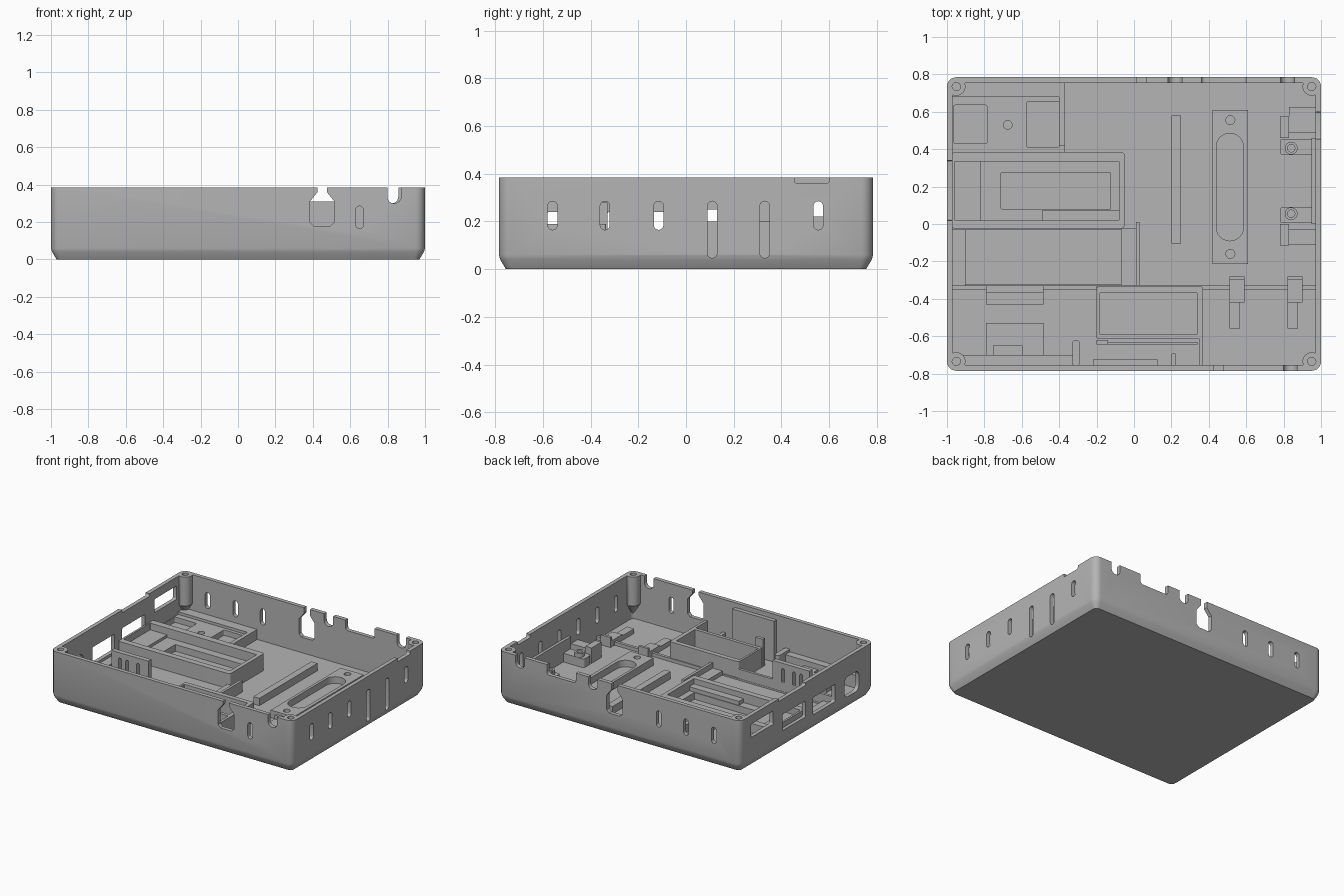
import bpy, bmesh
from math import cos, sin, pi, radians

if "Cube" in bpy.data.objects:
    bpy.data.objects.remove(bpy.data.objects["Cube"])

UNIT = 0.01   # all dimensions below are in hundredths
FLOOR = 4
RIM = 38.5

grey = bpy.data.materials.new("grey plastic")
grey.use_nodes = True
colour = (0.46, 0.46, 0.46, 1)
grey.diffuse_color = colour
grey.node_tree.nodes["Principled BSDF"].inputs["Base Color"].default_value = colour


def rounded(left, right, low, high, radius=0, steps=6):
    """Outline of a rectangle with rounded corners (a full radius gives a slot or circle)."""
    if not radius:
        return [(left, low), (right, low), (right, high), (left, high)]
    centres = [(right - radius, high - radius), (left + radius, high - radius),
               (left + radius, low + radius), (right - radius, low + radius)]
    points = []
    for quarter, (a, b) in enumerate(centres):
        for step in range(steps + 1):
            angle = (quarter + step / steps) * pi / 2
            points.append((a + radius * cos(angle), b + radius * sin(angle)))
    return points


def disc(a, b, radius):
    return rounded(a - radius, a + radius, b - radius, b + radius, radius)


def loft(name, sections, axis="z"):
    """Closed solid through (outline, position) sections along one axis."""
    bm = bmesh.new()
    rings = []
    for outline, c in sections:
        place = {"x": lambda a, b: (c, a, b), "y": lambda a, b: (a, c, b),
                 "z": lambda a, b: (a, b, c)}[axis]
        rings.append([bm.verts.new([v * UNIT for v in place(a, b)]) for a, b in outline])
    count = len(rings[0])
    for lower, upper in zip(rings, rings[1:]):
        for i in range(count):
            j = (i + 1) % count
            bm.faces.new((lower[i], lower[j], upper[j], upper[i]))
    bm.faces.new(rings[0])
    bm.faces.new(rings[-1])
    bmesh.ops.remove_doubles(bm, verts=bm.verts, dist=1e-5)
    bmesh.ops.recalc_face_normals(bm, faces=bm.faces)
    mesh = bpy.data.meshes.new(name)
    bm.to_mesh(mesh)
    bm.free()
    mesh.materials.append(grey)
    obj = bpy.data.objects.new(name, mesh)
    bpy.context.scene.collection.objects.link(obj)
    return finish(obj)


def finish(obj):
    obj.data.shade_smooth()
    obj.data.set_sharp_from_angle(angle=radians(32))
    return obj


def prism(name, outline, start, end, axis="z"):
    return loft(name, [(outline, start), (outline, end)], axis)


def box(name, left, right, front, back, top, bottom=FLOOR, radius=0):
    return prism(name, rounded(left, right, front, back, radius), bottom, top)


def combine(obj, tools, operation="DIFFERENCE"):
    """Apply booleans and throw the tool objects away."""
    for tool in tools:
        tool.hide_render = True
        mod = obj.modifiers.new("cut", "BOOLEAN")
        mod.operation, mod.solver, mod.object = operation, "EXACT", tool
    bpy.context.view_layer.update()
    graph = bpy.context.evaluated_depsgraph_get()
    mesh = bpy.data.meshes.new_from_object(obj.evaluated_get(graph))
    obj.modifiers.clear()
    obj.data = mesh
    for tool in tools:
        bpy.data.objects.remove(tool)
    return finish(obj)


# Case shell with a chamfered base, hollowed out
case = loft("case_shell", [
    (rounded(-97, 97, -75.5, 75.5, 3), 0),
    (rounded(-99.4, 99.4, -77.9, 77.9, 4.6), 4),
    (rounded(-100, 100, -78.5, 78.5, 5), 6),
    (rounded(-100, 100, -78.5, 78.5, 5), RIM)])
combine(case, [box("hollow", -97, 97, -75.5, 75.5, RIM + 5, FLOOR + 0.5, 3)])

# Screw posts in the corners
corners = [(x, y) for x in (-95, 95) for y in (-73.5, 73.5)]
posts = [loft("post", [(disc(x * 1.025, y * 1.03, 1), 8), (disc(x, y, 4.9), 17),
                       (disc(x, y, 4.9), RIM)]) for x, y in corners]
combine(case, posts, "UNION")
cuts = [prism("screw_hole", disc(x, y, 2.2), 18, RIM + 5) for x, y in corners]

# Ventilation slots: right side, back and front
for y, bottom in zip((-56, -34, -11.5, 11, 33, 55.5), (16.5, 16.5, 16.5, 4.7, 4.7, 16.5)):
    cuts.append(prism("slot", rounded(y - 2, y + 2, bottom, 28.5, 2), 94, 105, "x"))
for x, start, end in ((-78, 73, 83), (-55, 73, 83), (-32.5, 73, 83), (65, -83, -73)):
    cuts.append(prism("slot", rounded(x - 2, x + 2, 16.5, 28.5, 2), start, end, "y"))

# Keyhole openings for cables
keyhole = [(-4.5, 18), (4.5, 18), (6.5, 20), (6.5, 31), (2.5, 36), (2.5, 42),
           (-2.5, 42), (-2.5, 36), (-6.5, 31), (-6.5, 20)]
for x, drop, start, end in ((45, 0, -83, -73), (4, 2, 73, 83)):
    outline = [(x + a, b - (drop if b < 40 else 0)) for a, b in keyhole]
    cuts.append(prism("keyhole", outline, start, end, "y"))

# Notches in the rim
for x, start, end in ((83.5, -83, -73), (82, 73, 83), (22, 73, 83)):
    cuts.append(prism("notch", rounded(x - 3.7, x + 3.7, 30, 48, 3.5), start, end, "y"))
cuts.append(prism("back_rim_notch", rounded(36, 60, 31, 48, 2), 73, 83, "y"))
cuts.append(prism("right_rim_notch", rounded(45.5, 60, 36, 48, 1), 94, 105, "x"))
cuts.append(prism("left_rim_notch", rounded(2, 34, 36.5, 48, 1), -105, -94, "x"))

# Connector windows on the left side
for front, back, bottom, top, radius in (
        (40, 66, 22, 32, 1), (2, 29, 13, 25, 1), (-33, -7, 11, 24, 1), (-61, -44, 9, 24, 4)):
    cuts.append(prism("window", rounded(front, back, bottom, top, radius), -105, -94, "x"))
combine(case, cuts)

# Back left platform with two wells and a screw hole
platform = box("board_platform", -97.5, -37, 38, 76, 10)
combine(platform, [box("well", -96.5, -78.5, 43, 63.5, 20, 6, 1),
                   box("well", -57.5, -40, 41, 65.5, 20, 6, 1),
                   prism("hole", disc(-67.5, 53, 2.3), 5, 20)])
box("platform_back_lip", -97.5, -40, 68, 75.5, 12)
box("platform_side_lip", -40, -37, 42, 75.5, 12)

# Middle tray with a sunken bay
tray = box("middle_tray", -97.5, -5, -2.5, 38.5, 17, FLOOR, 2)
combine(tray, [box("bay", -96, -8, 2, 33.5, 30, 10, 0.5),
               box("deep_bay", -71, -12.5, 8, 27.5, 30, 5, 0.5)])
box("middle_tray_ledge", -97, -82, 2, 33.5, 12)
box("middle_tray_step", -49, -8, 2, 7.5, 13)

# Lower left tray
box("lower_tray_floor", -90, -7, -32.5, -3, 6)
box("lower_tray_left_ledge", -97.5, -90, -33, -3, 9)
box("lower_tray_right_wall", 1, 3, -33, 1, 13)
box("lower_tray_right_ledge", -7, 1, -33, -2.5, 9)

# Divider rib and slotted upright
box("divider_rib", -97.5, 97.5, -35, -32.8, 7)
box("tray_divider", -97.5, -20, -35, -33, 14)
upright = box("slotted_upright", -79, -48.5, -36.5, -33, 28)
combine(upright, [prism("slit", rounded(x - 1.2, x + 1.2, 13, 24, 1.2), -40, -30, "y")
                  for x in (-72, -66, -57)])
box("upright_foot", -79, -48.5, -43, -33, 8)

# Front left ledge with a stepped block
box("front_ledge", -97.5, -33, -76, -70, 14)
block = box("front_block", -79, -48.5, -76, -53, 10)
combine(block, [box("recess", -75, -60, -71, -65, 20, 7)])
box("front_peg", -33, -29, -76, -62, 16, FLOOR, 1.8)

# Front centre tray
frame = box("centre_tray", -20, 37, -61.5, -33.5, 19, FLOOR, 1)
combine(frame, [box("bay", -18.5, 34, -59, -37, 30, 6, 0.5)])
box("centre_tray_lip", -19, 34, -37, -36, 15)
box("centre_tray_side_wall", 35, 37, -76, -60, 19)
box("centre_tray_rail", -20, 34, -64.5, -63, 12)
box("centre_tray_post", -20, -14, -64.5, -62, 25)
box("front_wall_panel", -22, 12.5, -76, -72.5, 35)
box("front_small_peg", 20, 22.5, -76, -69, 14, FLOOR, 1)

# Long rail and antenna plate
box("long_rail", 20, 25, -10.5, 58, 10)
plate = box("mount_plate", 42, 61, -21.5, 61, 10)
combine(plate, [box("pocket", 44, 58.5, -9, 48.5, 20, 5, 7.2)]
        + [prism("hole", disc(51.5, y, 2.4), 5, 20) for y in (-16, 55.5)])

# Port bracket on the right side, built as a mirrored pair about its middle
for side, label in ((1, "back"), (-1, "front")):
    def span(near, far):
        return sorted((23 + side * near, 23 + side * far))
    box(f"{label}_bracket_post", 78, 83, *span(23, 34.5), 16)
    box(f"{label}_bracket_block", 83, 97.2, *span(26, 39.5 if side > 0 else 34), 13)
    box(f"{label}_bracket_arm", 78, 97.2, *span(14, 22.5), 11, FLOOR, 1.5)
    boss = prism(f"{label}_bracket_boss", disc(84, 23 + side * 17.5, 3.4), FLOOR, 14)
    combine(boss, [prism("hole", disc(84, 23 + side * 17.5, 2), 7, 20)])
box("bracket_web", 95, 97.2, 0, 46, 20)

# Cable clips across the divider rib
for x in (55, 86):
    box("clip_head", x - 4, x + 4, -42, -30, 9)
    box("clip_tail", x - 4, x + 1.8, -56, -42, 8)
    box("clip_hook", x - 4, x + 4, -30, -28, 12)
